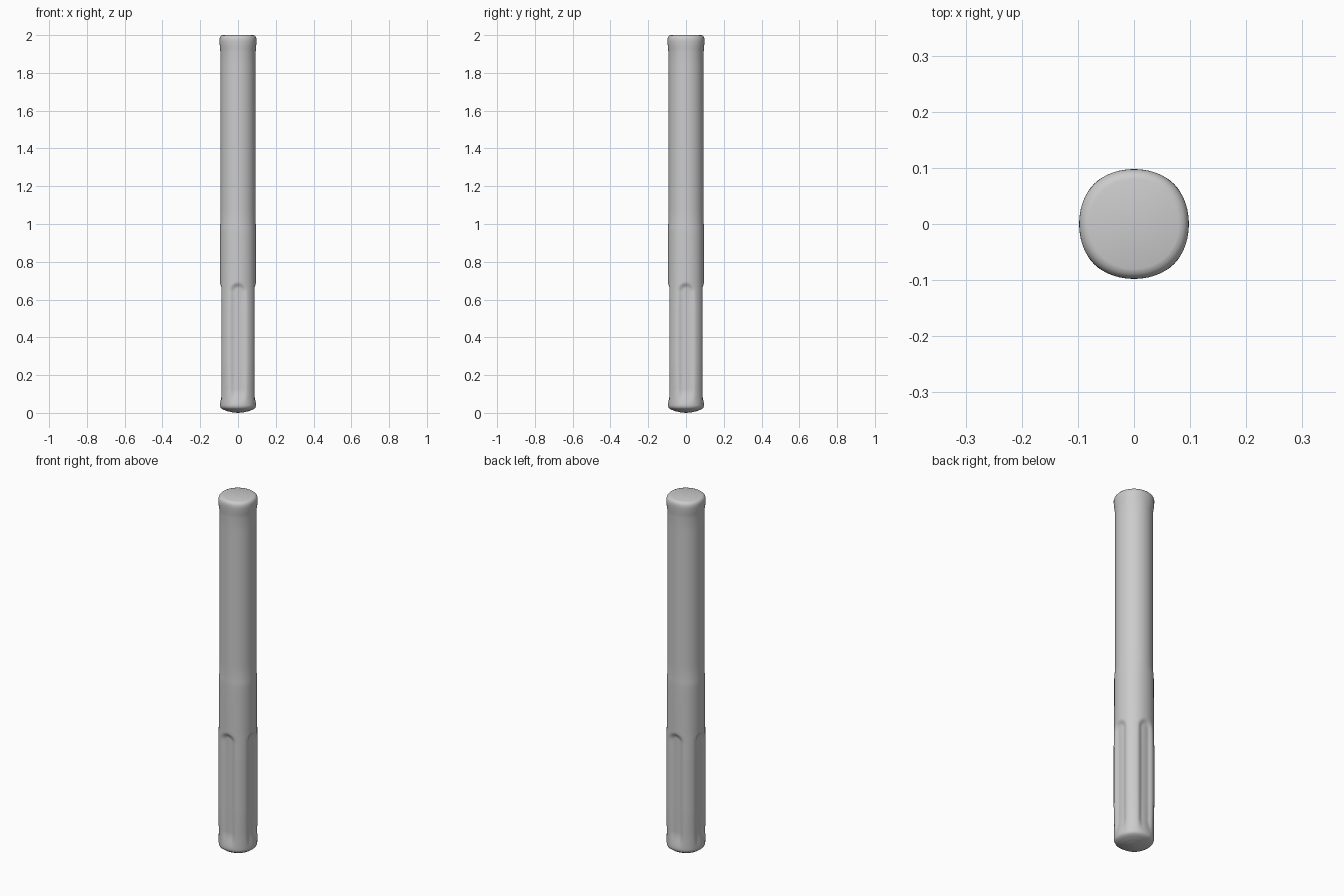
import bpy, bmesh, math

if "Cube" in bpy.data.objects:
    bpy.data.objects.remove(bpy.data.objects["Cube"])

SEG = 72
# profile: z, radius on the axes, radius on the diagonals
PROFILE = [
    (0.0, 0.0005, 0.0005), (0.003, 0.030, 0.030), (0.010, 0.060, 0.061),
    (0.018, 0.080, 0.082), (0.026, 0.091, 0.094), (0.036, 0.095, 0.0985),
    (0.05, 0.0955, 0.099), (0.12, 0.095, 0.0985), (0.25, 0.095, 0.101),
    (0.55, 0.095, 0.101), (0.70, 0.0955, 0.0985), (0.90, 0.0955, 0.098),
    (0.96, 0.0955, 0.098), (0.985, 0.095, 0.097), (1.005, 0.0935, 0.094),
    (1.91, 0.0935, 0.094), (1.925, 0.0945, 0.096), (1.945, 0.0965, 0.099),
    (1.965, 0.0978, 0.1005), (1.98, 0.0975, 0.1005), (1.99, 0.095, 0.097),
    (1.997, 0.089, 0.090), (2.0, 0.080, 0.081), (2.0, 0.0005, 0.0005),
]


def smooth(t):
    t = max(0.0, min(1.0, t))
    return t * t * (3 - 2 * t)


def flute(a, z):
    """Depth of the round-ended flutes centred on the four axes."""
    a = (a + math.pi / 4) % (math.pi / 2) - math.pi / 4
    u, half = abs(a) * 0.095, 0.047
    dz = max(0.0, z - (0.69 - half))
    edge = half - math.hypot(u, dz)
    return 0.0125 * smooth(edge / 0.024) * smooth((z - 0.035) / 0.09)


# subdivide the profile along its length
rings = []
for p, q in zip(PROFILE, PROFILE[1:]):
    step = 0.009 if p[0] < 0.75 else 0.08
    n = max(1, math.ceil(math.hypot(q[0] - p[0], q[1] - p[1]) / step))
    for i in range(n):
        rings.append([s + (e - s) * i / n for s, e in zip(p, q)])
rings.append(list(PROFILE[-1]))

# fluted rod with flared ends
bm = bmesh.new()
loops = []
for z, ra, rd in rings:
    loop = []
    for k in range(SEG):
        a = 2 * math.pi * k / SEG
        r = ra + (rd - ra) * (1 - math.cos(4 * a)) / 2
        if ra > 0.09:
            r -= flute(a, z)
        loop.append(bm.verts.new((r * math.cos(a), r * math.sin(a), z)))
    loops.append(loop)
for lo, hi in zip(loops, loops[1:]):
    for k in range(SEG):
        j = (k + 1) % SEG
        bm.faces.new((lo[k], lo[j], hi[j], hi[k]))
bm.faces.new(loops[0][::-1])
bm.faces.new(loops[-1])
for f in bm.faces:
    f.smooth = True
mesh = bpy.data.meshes.new("fluted_rod")
bm.to_mesh(mesh)
bm.free()
rod = bpy.data.objects.new("fluted_rod", mesh)
bpy.context.collection.objects.link(rod)
